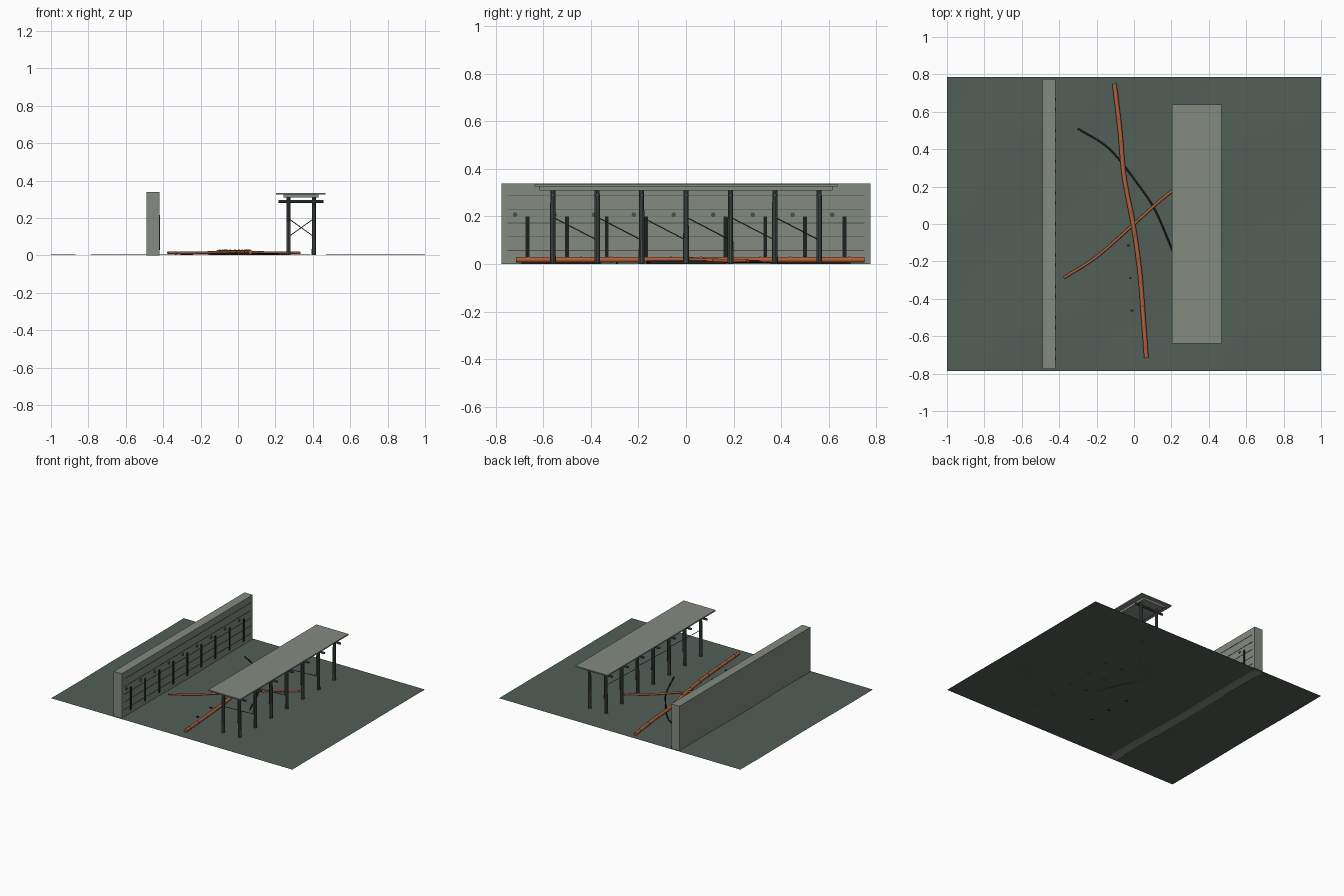
import bpy, bmesh, math
from mathutils import Vector

if "Cube" in bpy.data.objects:
    bpy.data.objects.remove(bpy.data.objects["Cube"])


def material(name, r, g, b):
    m = bpy.data.materials.new(name)
    m.diffuse_color = (r, g, b, 1)
    m.use_nodes = True
    m.node_tree.nodes["Principled BSDF"].inputs["Base Color"].default_value = m.diffuse_color
    return m


MUD = material("mud", 0.085, 0.115, 0.095)
CONCRETE = material("concrete", 0.23, 0.26, 0.22)
PILE = material("pile", 0.065, 0.085, 0.08)
RUST = material("rust", 0.45, 0.12, 0.045)
BLACK = material("black", 0.012, 0.016, 0.015)


def box(name, lo, hi, mat):
    lo, hi = Vector(lo), Vector(hi)
    bpy.ops.mesh.primitive_cube_add(size=1, location=(lo + hi) / 2)
    o = bpy.context.object
    o.name = name
    o.scale = hi - lo
    o.data.materials.append(mat)
    return o


def rod(name, a, b, r1, mat, r2=None, sides=10):
    a, b = Vector(a), Vector(b)
    d = b - a
    bpy.ops.mesh.primitive_cone_add(vertices=sides, radius1=r1, radius2=r1 if r2 is None else r2,
                                    depth=d.length, location=(a + b) / 2)
    o = bpy.context.object
    o.name = name
    o.rotation_euler = d.to_track_quat('Z', 'Y').to_euler()
    o.data.materials.append(mat)
    bpy.ops.object.shade_smooth_by_angle()
    return o


def spline_points(pts, steps=8):
    # Catmull-Rom samples through the control points
    p = [Vector(q) for q in pts]
    p = [2 * p[0] - p[1]] + p + [2 * p[-1] - p[-2]]
    out = []
    for i in range(1, len(p) - 2):
        a, b, c, d = p[i - 1:i + 3]
        for k in range(steps):
            t = k / steps
            out.append(0.5 * (2 * b + (c - a) * t + (2 * a - 5 * b + 4 * c - d) * t * t
                              + (3 * b - a - 3 * c + d) * t ** 3))
    return out + [p[-2]]


def pipe(name, pts, radius, mat, ring_every=0):
    path = spline_points(pts)
    cu = bpy.data.curves.new(name, 'CURVE')
    cu.dimensions = '3D'
    cu.bevel_depth = radius
    cu.bevel_resolution = 2
    cu.use_fill_caps = True
    s = cu.splines.new('POLY')
    s.points.add(len(path) - 1)
    for pt, q in zip(s.points, path):
        pt.co = (*q, 1)
    cu.materials.append(mat)
    bpy.context.collection.objects.link(bpy.data.objects.new(name, cu))
    # joint collars
    if ring_every:
        for i in range(2, len(path) - 1, ring_every):
            d = (path[i + 1] - path[i - 1]).normalized() * 0.003
            rod(name + "_collar", path[i] - d, path[i] + d, radius * 1.12, mat, sides=12)


# gently rolling mud bed
bm = bmesh.new()
bmesh.ops.create_grid(bm, x_segments=40, y_segments=32, size=1)
for v in bm.verts:
    v.co.y *= 0.785
    v.co.z = 0.004 + 0.002 * math.sin(5 * v.co.x + 1) * math.cos(6 * v.co.y)
for f in bm.faces:
    f.smooth = True
me = bpy.data.meshes.new("mud_bed")
bm.to_mesh(me)
bm.free()
me.materials.append(MUD)
bpy.context.collection.objects.link(bpy.data.objects.new("mud_bed", me))

# quay wall with course lines, fender strips and tie discs
box("quay_wall", (-0.488, -0.775, 0), (-0.421, 0.775, 0.338), CONCRETE)
for i in range(5):
    z = 0.057 + 0.0575 * i
    box("course_line", (-0.423, -0.75, z - 0.0015), (-0.419, 0.75, z + 0.0015), PILE)
for i in range(9):
    y = -0.667 + 0.1667 * i
    box("fender_strip", (-0.423, y - 0.008, 0.03), (-0.416, y + 0.008, 0.2), BLACK)
    rod("tie_disc", (-0.423, y - 0.052, 0.207), (-0.416, y - 0.052, 0.207), 0.01, PILE)

# jetty deck
box("deck", (0.203, -0.64, 0.325), (0.468, 0.64, 0.334), CONCRETE)
box("deck_support", (0.243, -0.615, 0.309), (0.43, 0.615, 0.325), CONCRETE)

# piles, cross beams and diagonal braces
ROWS = (0.27, 0.406)
BAYS = [-0.56 + 0.1867 * i for i in range(7)]
for i, y in enumerate(BAYS):
    for x in ROWS:
        rod("pile", (x, y, 0.002), (x, y, 0.31), 0.0125, PILE, 0.0105)
    rod("cross_beam", (0.217, y, 0.289), (0.457, y, 0.289), 0.008, PILE)
    if i < 6:
        a, b = ROWS if i % 2 == 0 else ROWS[::-1]
        rod("brace", (a, y, 0.197), (b, BAYS[i + 1], 0.1), 0.0025, PILE, sides=6)

# pipes and cable lying on the mud
pipe("main_pipe", [(-0.105, 0.75, 0.018), (-0.075, 0.5, 0.018), (-0.052, 0.25, 0.018),
                   (-0.005, 0, 0.018), (0.03, -0.25, 0.018), (0.05, -0.5, 0.018),
                   (0.066, -0.715, 0.018)], 0.012, RUST, 4)
pipe("branch_pipe", [(-0.375, -0.288, 0.014), (-0.2, -0.175, 0.014), (0, 0, 0.019),
                     (0.17, 0.15, 0.014), (0.33, 0.26, 0.014)], 0.0075, RUST, 5)
pipe("cable", [(-0.3, 0.51, 0.009), (-0.13, 0.4, 0.009), (0.03, 0.2, 0.009),
               (0.12, 0.06, 0.009), (0.215, -0.165, 0.009)], 0.0045, BLACK)

# small scraps of debris
for x, y in ((-0.03, -0.115), (-0.02, -0.29), (-0.01, -0.462)):
    box("debris", (x - 0.008, y - 0.005, 0.001), (x + 0.008, y + 0.005, 0.01), BLACK)
